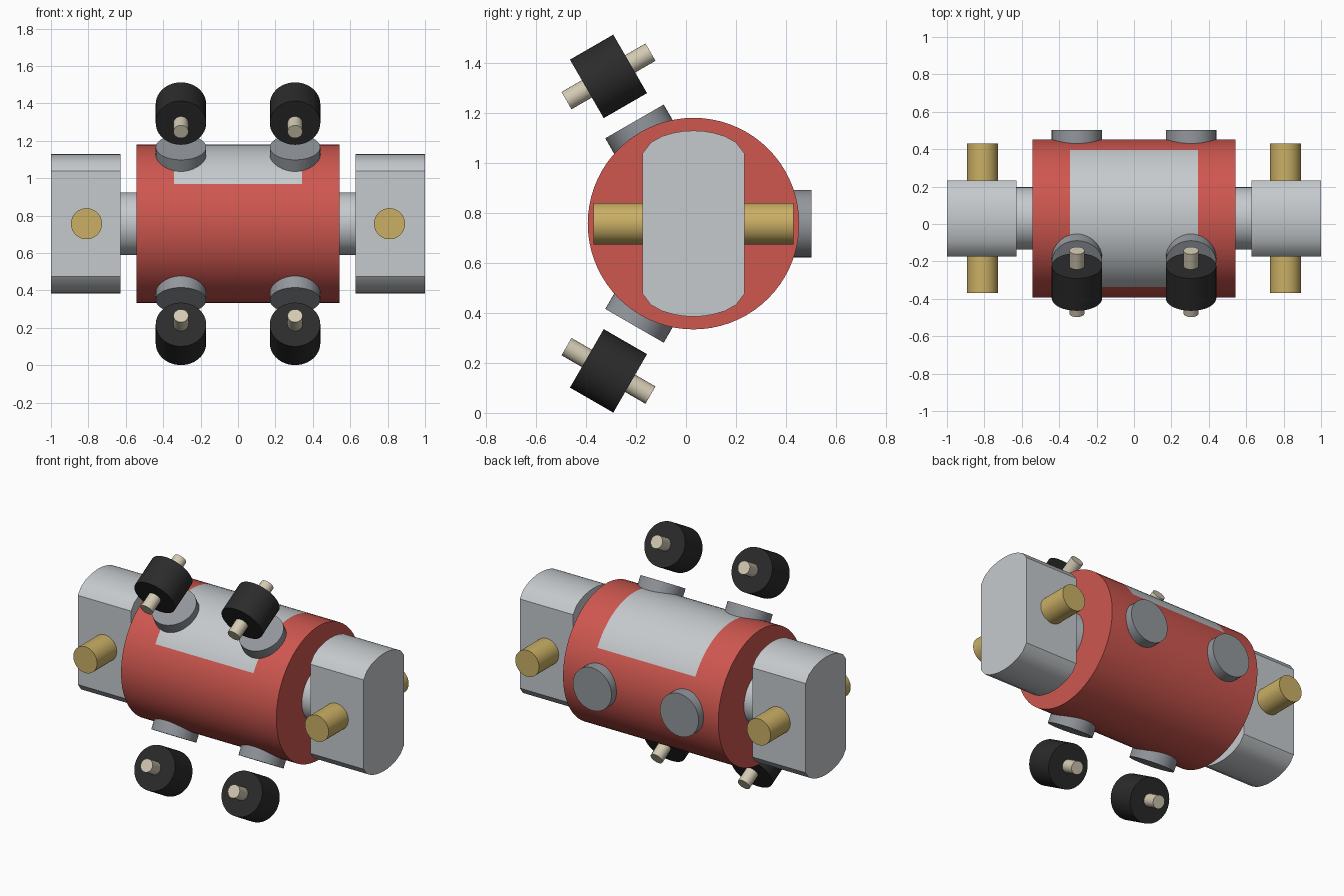
import bpy, bmesh, math
from mathutils import Vector, Matrix

cube = bpy.data.objects.get("Cube")
if cube:
    bpy.data.objects.remove(cube, do_unlink=True)


def material(name, rgb):
    m = bpy.data.materials.new(name)
    m.use_nodes = True
    m.diffuse_color = (*rgb, 1)
    m.node_tree.nodes["Principled BSDF"].inputs["Base Color"].default_value = (*rgb, 1)
    return m


RED = material("red paint", (0.62, 0.095, 0.078))
LIGHT = material("light grey", (0.56, 0.59, 0.61))
STEEL = material("steel grey", (0.29, 0.31, 0.335))
BLACK = material("black rubber", (0.024, 0.024, 0.024))
BRASS = material("brass", (0.59, 0.43, 0.13))
CREAM = material("cream", (0.65, 0.59, 0.45))

AXIS = Vector((0, 0.03, 0.757))   # centre of the main body
parts = []


def finish(name, bm, *mats):
    bmesh.ops.recalc_face_normals(bm, faces=bm.faces)
    mesh = bpy.data.meshes.new(name)
    bm.to_mesh(mesh)
    bm.free()
    for m in mats:
        mesh.materials.append(m)
    ob = bpy.data.objects.new(name, mesh)
    bpy.context.collection.objects.link(ob)
    parts.append(ob)
    return ob


def rod(name, start, end, radius, mat, segments=48):
    """Closed cylinder between two points."""
    start, end = Vector(start), Vector(end)
    d = end - start
    bm = bmesh.new()
    bmesh.ops.create_cone(bm, cap_ends=True, segments=segments, radius1=radius,
                          radius2=radius, depth=d.length)
    turn = d.to_track_quat('Z', 'Y').to_matrix().to_4x4()
    bm.transform(Matrix.Translation((start + end) / 2) @ turn)
    return finish(name, bm, mat)


def loft(name, profile, xs, *mats):
    """Sweep a closed (y, z) profile around the body axis through x stations."""
    bm = bmesh.new()
    rings = [[bm.verts.new(AXIS + Vector((x, y, z))) for y, z in profile] for x in xs]
    n = len(profile)
    for a, b in zip(rings, rings[1:]):
        for i in range(n):
            j = (i + 1) % n
            bm.faces.new((a[i], a[j], b[j], b[i]))
    bm.faces.new(rings[0])
    bm.faces.new(rings[-1])
    return finish(name, bm, *mats)


# Main body, with a light panel over the top 120 degrees
R = 0.423
circle = [(R * math.cos(math.tau * i / 72), R * math.sin(math.tau * i / 72)) for i in range(72)]
body = loft("main_body", circle, (-0.543, -0.343, 0.343, 0.543), RED, LIGHT)
for f in body.data.polygons:
    c = f.center - AXIS
    if abs(c.x) < 0.1 and abs(f.normal.x) < 0.5 and c.z > R * 0.5:
        f.material_index = 1

# End blocks with domed top and bottom, necks and cross pins
dome = [(0.203, 0.282), (0.17, 0.325), (0.125, 0.35), (0.08, 0.363), (0.04, 0.37), (0, 0.372)]
top = dome + [(-y, z) for y, z in dome[-2::-1]]
block = top + [(-y, -z) for y, z in top]
for side, s in (("left", 1), ("right", -1)):
    rod(f"{side}_neck", AXIS + Vector((s * 0.5, 0, 0)), AXIS + Vector((s * 0.65, 0, 0)), 0.167, LIGHT)
    loft(f"{side}_end_block", block, (s * 0.627, s * 1.0), LIGHT)
    rod(f"{side}_cross_pin", (s * 0.81, -0.37, AXIS.z), (s * 0.81, 0.43, AXIS.z), 0.083, BRASS)

    # Three ports around the body; the front two each face a roller
    for place, angle in (("rear", 0), ("upper", 120), ("lower", 240)):
        a = math.radians(angle)
        out = Vector((0, math.cos(a), math.sin(a)))
        across = Vector((0, -out.z, out.y))
        base = AXIS + Vector((s * 0.305, 0, 0))
        rod(f"{side}_{place}_port", base + out * 0.3, base + out * 0.472, 0.135, STEEL)
        if place != "rear":
            c = base + out * 0.68
            rod(f"{side}_{place}_roller", c - across * 0.1, c + across * 0.1, 0.135, BLACK)
            rod(f"{side}_{place}_roller_pin", c - across * 0.194, c + across * 0.194, 0.04, CREAM, 24)

# Smooth curved sides, keep edges sharp
bpy.ops.object.select_all(action='DESELECT')
for ob in parts:
    ob.select_set(True)
bpy.context.view_layer.objects.active = parts[0]
bpy.ops.object.shade_smooth_by_angle(angle=math.radians(30))
